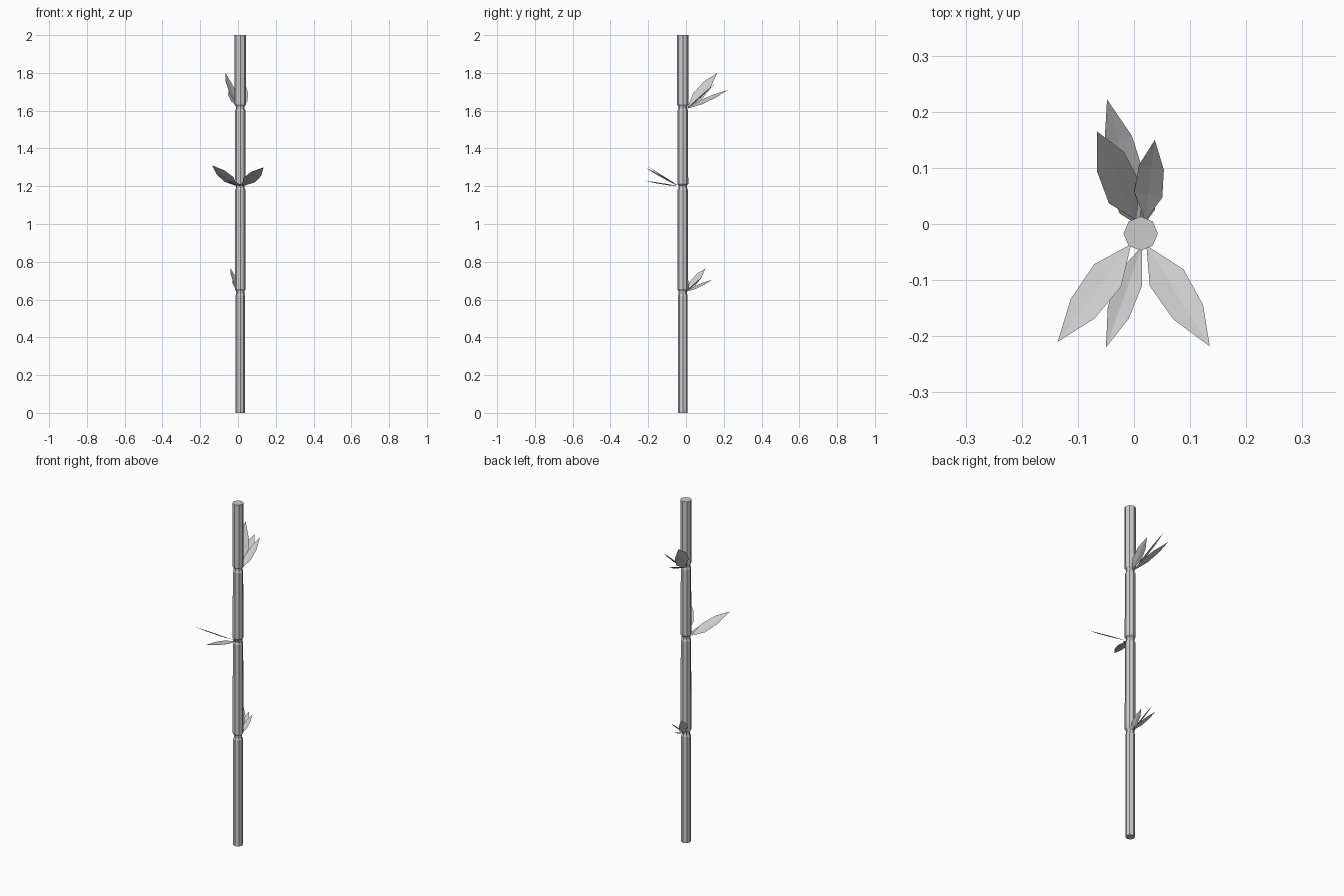
import bpy
import math
from mathutils import Vector

if "Cube" in bpy.data.objects:
    bpy.data.objects.remove(bpy.data.objects["Cube"])

CX, CY = 0.012, -0.017  # stalk axis


def make_object(name, verts, faces):
    mesh = bpy.data.meshes.new(name)
    mesh.from_pydata([tuple(v) for v in verts], [], faces)
    mesh.update()
    obj = bpy.data.objects.new(name, mesh)
    bpy.context.collection.objects.link(obj)
    return obj


# Octagonal stalk: profile of (radius, height) with pinched nodes
def stalk(profile, sides=8):
    verts, faces = [], []
    for r, z in profile:
        for i in range(sides):
            a = 2 * math.pi * i / sides
            verts.append((CX + r * math.cos(a), CY + r * math.sin(a), z))
    for k in range(len(profile) - 1):
        for i in range(sides):
            j = (i + 1) % sides
            faces.append((k * sides + i, k * sides + j,
                          (k + 1) * sides + j, (k + 1) * sides + i))
    faces.append(tuple(reversed(range(sides))))
    top = (len(profile) - 1) * sides
    faces.append(tuple(range(top, top + sides)))
    make_object("stalk", verts, faces)


stalk([(0.026, 0), (0.026, 0.62), (0.022, 0.63), (0.022, 0.645), (0.029, 0.655),
       (0.028, 1.18), (0.023, 1.19), (0.023, 1.205), (0.029, 1.212),
       (0.028, 1.60), (0.023, 1.61), (0.023, 1.622), (0.0305, 1.632), (0.0305, 2.0)])


# Lance-shaped leaf with a slightly sunken midrib
def leaf(name, base, tip, half, scale=1.0, z=0.0):
    base, tip, half = Vector(base), Vector(tip), Vector(half)
    sag = Vector((0, 0, -0.004))
    verts = [base]
    for t, w in ((0.32, 1.0), (0.66, 0.88)):
        mid = base.lerp(tip, t)
        verts += [mid - half * w, mid + sag, mid + half * w]
    verts.append(tip)
    axis = Vector((CX, CY, 0))
    verts = [axis + (v - axis) * scale + Vector((0, 0, z)) for v in verts]
    make_object(name, verts, [(0, 2, 1), (0, 3, 2), (1, 2, 5, 4),
                              (2, 3, 6, 5), (4, 5, 7), (5, 6, 7)])


# Rear leaf cluster, used at the top node and smaller at the bottom node
rear = [((0.010, 0.005, 0), (-0.048, 0.222, 0.10), (0.028, 0.010, -0.008)),
        ((0.005, 0.006, 0), (-0.066, 0.165, 0.19), (0.027, 0.020, -0.020)),
        ((0.020, 0.006, 0), (0.037, 0.150, 0.13), (0.025, -0.005, 0.0))]
# Front leaf cluster at the middle node
front = [((-0.005, -0.036, 0), (-0.136, -0.210, 0.11), (0.024, -0.020, 0.012)),
         ((0.014, -0.040, 0), (-0.050, -0.220, 0.03), (0.021, -0.012, 0.0)),
         ((0.022, -0.038, 0), (0.135, -0.218, 0.10), (0.030, 0.015, -0.012))]

for label, cluster, scale, z in (("top", rear, 1.0, 1.61),
                                 ("middle", front, 1.0, 1.20),
                                 ("bottom", rear, 0.66, 0.64)):
    for n, (base, tip, half) in enumerate(cluster, 1):
        leaf(f"{label}_leaf_{n}", base, tip, half, scale, z)
